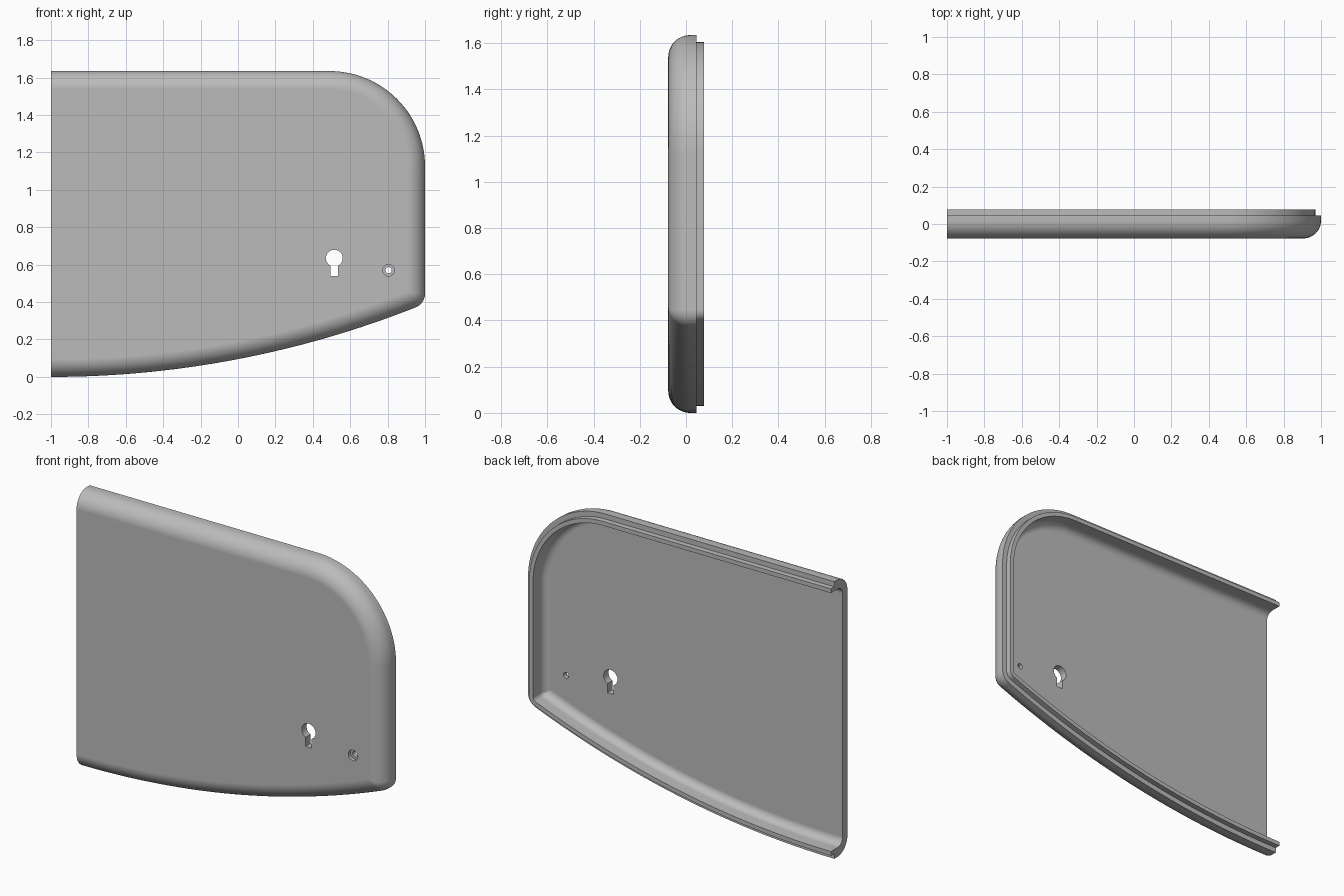
import bpy, bmesh, math

cube = bpy.data.objects.get("Cube")
if cube:
    bpy.data.objects.remove(cube)

grey = bpy.data.materials.new("light grey plastic")
grey.use_nodes = True
colour = (0.5, 0.5, 0.5, 1)
grey.diffuse_color = colour
grey.node_tree.nodes["Principled BSDF"].inputs["Base Color"].default_value = colour

TOP, BELLY, CORNER, TOE = 1.635, 5.3, 0.51, 0.08   # outline height and radii
FRONT, STEP, BACK = -0.077, 0.045, 0.077           # depths along y
ROUND, WALL, PLATE = 0.095, 0.055, 0.045


def arc(cx, cz, r, a0, a1, n):
    return [(cx + r * math.cos(a0 + (a1 - a0) * i / n),
             cz + r * math.sin(a0 + (a1 - a0) * i / n)) for i in range(n + 1)]


def outline(d):
    """Open outline of the panel, moved inward by d."""
    r = max(TOE - d, 0.002)
    cx = 1 - d - r
    cz = BELLY - math.sqrt((BELLY - d - r) ** 2 - (cx + 1) ** 2)
    tangent = math.atan2(cz - BELLY, cx + 1)
    pts = arc(-1, BELLY, BELLY - d, -math.pi / 2, tangent, 32)
    pts += arc(cx, cz, r, tangent, 0, 10)[1:]
    pts += arc(1 - CORNER, TOP - CORNER, CORNER - d, 0, math.pi / 2, 28)
    return pts + [(-1, TOP - d)]


# Wall section as (inset, depth): rounded front edge, stepped lip, inner fillet
section = [(ROUND - a, y) for a, y in arc(0, FRONT + ROUND, ROUND, -math.pi / 2, 0, 12)]
lip = 0.03
section += [(0, STEP), (lip, STEP), (lip, BACK), (WALL, BACK)]
fillet = 0.045
section += [(WALL + fillet - a, y) for a, y in
            reversed(arc(0, FRONT + PLATE + fillet, fillet, -math.pi / 2, 0, 8))]

bm = bmesh.new()
rows = [[bm.verts.new((x, y, z)) for x, z in outline(d)] for d, y in section]
for a, b in zip(rows, rows[1:]):
    for i in range(len(a) - 1):
        bm.faces.new((a[i], a[i + 1], b[i + 1], b[i]))
bm.faces.new(rows[0])                                   # front face
bm.faces.new(rows[-1])                                  # inner face
bm.faces.new([r[0] for r in rows] + [r[-1] for r in reversed(rows)])  # open end
bmesh.ops.recalc_face_normals(bm, faces=bm.faces)
mesh = bpy.data.meshes.new("cover_panel")
bm.to_mesh(mesh)
bm.free()
panel = bpy.data.objects.new("cover_panel", mesh)
bpy.context.collection.objects.link(panel)
mesh.materials.append(grey)


def cut(name, pts, y0, y1):
    """Cut a prism with the given x-z profile out of the panel."""
    bm = bmesh.new()
    face = bm.faces.new([bm.verts.new((x, y0, z)) for x, z in pts])
    side = bmesh.ops.extrude_face_region(bm, geom=[face])["geom"]
    bmesh.ops.translate(bm, vec=(0, y1 - y0, 0),
                        verts=[v for v in side if isinstance(v, bmesh.types.BMVert)])
    bmesh.ops.recalc_face_normals(bm, faces=bm.faces)
    me = bpy.data.meshes.new(name)
    bm.to_mesh(me)
    bm.free()
    me.materials.append(grey)
    tool = bpy.data.objects.new(name, me)
    tool.hide_render = True
    bpy.context.collection.objects.link(tool)
    mod = panel.modifiers.new(name, "BOOLEAN")
    mod.operation, mod.solver, mod.object = "DIFFERENCE", "EXACT", tool
    bpy.ops.object.modifier_apply(modifier=name)
    bpy.data.objects.remove(tool)


bpy.ops.object.select_all(action="DESELECT")
panel.select_set(True)
bpy.context.view_layer.objects.active = panel

# Keyhole: round head with a straight slot below
kx, kz, kr, slot = 0.515, 0.635, 0.045, 0.02
half = math.asin(slot / kr)
keyhole = arc(kx, kz, kr, -math.pi / 2 + half, 1.5 * math.pi - half, 32)
keyhole += [(kx - slot, 0.54), (kx + slot, 0.54)]
cut("keyhole_cutter", keyhole, -0.2, 0.2)

# Screw hole with a wider recess at the front
for name, r, depth in (("screw_hole_cutter", 0.017, 0.2),
                       ("screw_recess_cutter", 0.031, FRONT + 0.02)):
    cut(name, arc(0.805, 0.57, r, 0, 2 * math.pi, 24)[:-1], -0.2, depth)

bpy.ops.object.shade_smooth_by_angle(angle=math.radians(30))
weighted = panel.modifiers.new("clean_shading", "WEIGHTED_NORMAL")
weighted.keep_sharp = True
